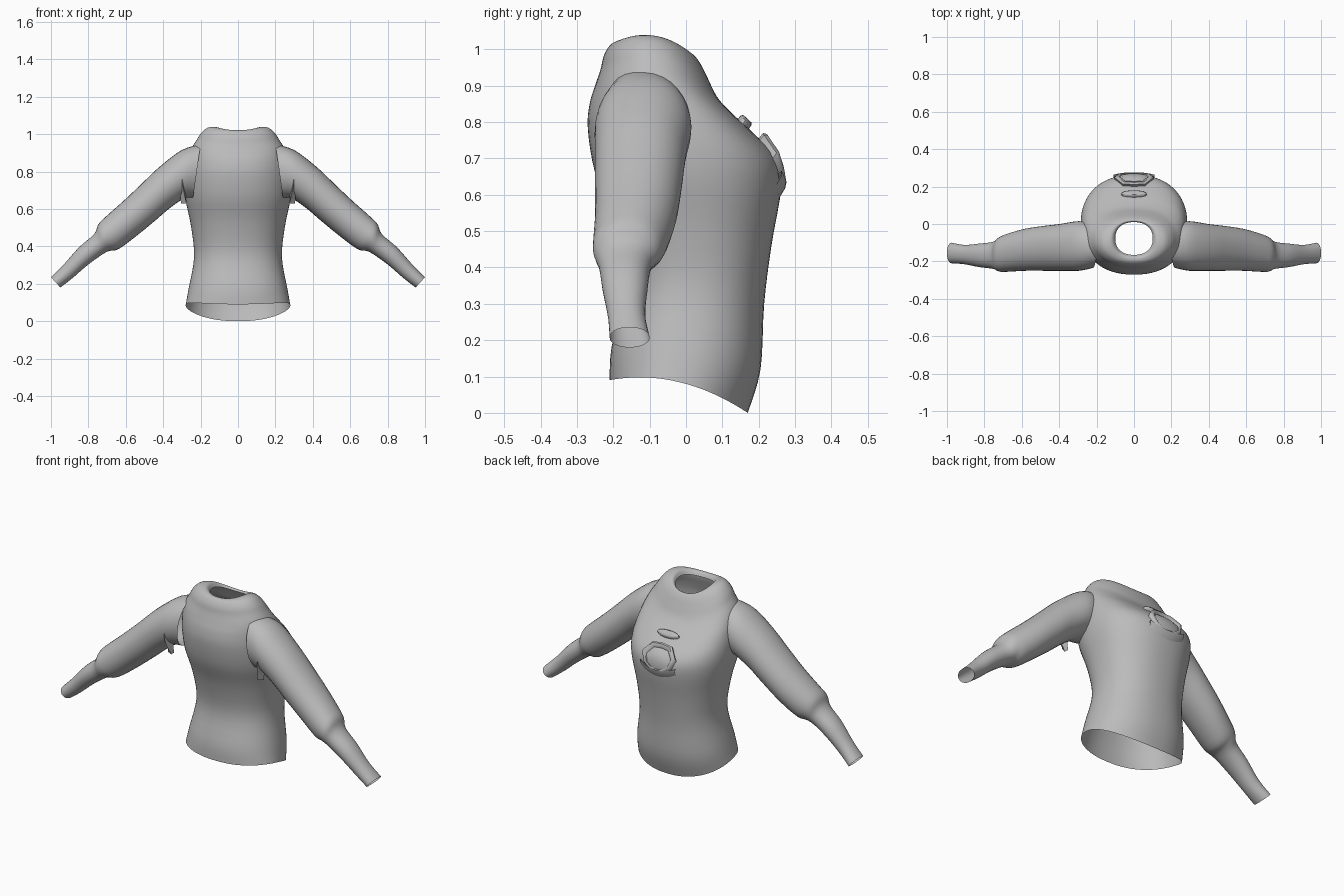
import bpy, bmesh, math
from mathutils import Vector
from mathutils.bvhtree import BVHTree

cube = bpy.data.objects.get("Cube")
if cube:
    bpy.data.objects.remove(cube, do_unlink=True)

cloth = bpy.data.materials.new("grey cloth")
cloth.use_nodes = True
GREY = (0.5, 0.5, 0.5, 1)
cloth.diffuse_color = GREY
cloth.node_tree.nodes["Principled BSDF"].inputs["Base Color"].default_value = GREY


def refine(rows, steps=4):
    """Catmull-Rom interpolation of rows of numbers."""
    out = []
    last = len(rows) - 1
    for i in range(last):
        a, b, c, d = (rows[max(0, min(last, i + k))] for k in (-1, 0, 1, 2))
        for k in range(steps):
            t = k / steps
            out.append([0.5 * (2 * q + (r - p) * t + (2 * p - 5 * q + 4 * r - s) * t * t
                               + (3 * q - p - 3 * r + s) * t ** 3)
                        for p, q, r, s in zip(a, b, c, d)])
    return out + [list(rows[-1])]


def make(name, rings, closed=True, fill=False):
    """Skin a list of point rings into a smooth shaded surface."""
    bm = bmesh.new()
    vs = [[bm.verts.new(p) for p in ring] for ring in rings]
    for a, b in zip(vs, vs[1:]):
        n = len(a)
        for i in range(n if closed else n - 1):
            j = (i + 1) % n
            bm.faces.new((a[i], a[j], b[j], b[i]))
    if fill:
        bm.faces.new(vs[-1])
    bmesh.ops.recalc_face_normals(bm, faces=bm.faces)
    me = bpy.data.meshes.new(name)
    bm.to_mesh(me)
    bm.free()
    me.materials.append(cloth)
    ob = bpy.data.objects.new(name, me)
    bpy.context.collection.objects.link(ob)
    bpy.ops.object.select_all(action="DESELECT")
    ob.select_set(True)
    bpy.context.view_layer.objects.active = ob
    bpy.ops.object.shade_smooth_by_angle(angle=math.radians(50))
    return ob


def angles(n):
    return [2 * math.pi * i / n for i in range(n)]


def soft(v, n):
    return math.copysign(abs(v) ** (2 / n), v)


# Torso and collar: half width, y low, y high, z at low y, z at sides, z at high y
TORSO = [
    (.28, -.21, .17, .09, .085, 0), (.265, -.205, .205, .18, .17, .12),
    (.235, -.17, .215, .35, .34, .3), (.25, -.2, .235, .52, .5, .46),
    (.28, -.25, .262, .66, .65, .62), (.285, -.27, .25, .78, .75, .7),
    (.275, -.265, .19, .85, .84, .765), (.255, -.25, .12, .9, .91, .83),
    (.225, -.235, .085, .945, .96, .87), (.2, -.225, .06, .985, 1, .92),
    (.165, -.205, .04, 1.015, 1.03, .96), (.12, -.18, .02, 1.02, 1.035, .985),
    (.1, -.165, .01, 1, 1.01, .975),
]


def torso_ring(row):
    w, y0, y1, z0, zs, z1 = row
    ring = []
    for a in angles(64):
        s = soft(math.sin(a), 2.25)
        z = zs + s * (z1 - z0) / 2 + s * s * ((z1 + z0) / 2 - zs)
        ring.append((w * soft(math.cos(a), 2.25), (y0 + y1) / 2 + s * (y1 - y0) / 2, z))
    return ring


torso = make("torso", [torso_ring(r) for r in refine(TORSO)])

# Sleeves: top x, top z, bottom x, bottom z, y low, y high
SLEEVE = [
    (.2, .945, .24, .66, -.235, 0), (.3, .915, .29, .655, -.25, .015),
    (.42, .825, .37, .6, -.25, 0), (.52, .73, .44, .54, -.25, -.01),
    (.61, .645, .55, .45, -.25, -.025), (.7, .565, .64, .385, -.255, -.05),
    (.745, .52, .69, .375, -.255, -.07), (.77, .465, .735, .35, -.24, -.095),
    (.85, .395, .81, .295, -.23, -.105), (.93, .305, .885, .23, -.215, -.112),
    (1, .235, .95, .18, -.21, -.1),
]


def sleeve_ring(row, side):
    tx, tz, bx, bz, y0, y1 = row
    ring = []
    for a in angles(32):
        c, s = math.cos(a), soft(math.sin(a), 2.2)
        ring.append((side * ((tx + bx) / 2 + c * (tx - bx) / 2),
                     (y0 + y1) / 2 + s * (y1 - y0) / 2,
                     (tz + bz) / 2 + c * (tz - bz) / 2))
    return ring


for side, label in ((1, "left"), (-1, "right")):
    make(label + "_sleeve", [sleeve_ring(r, side) for r in refine(SLEEVE)])
    # Loose fold of cloth beside the armpit
    fold = []
    for i in range(9):
        t = i / 8
        bulge = math.sin(math.pi * t)
        x, z = .275 + .02 * t, .63 + .23 * t
        fold.append([(side * x, -.19, z), (side * (x + .012 * bulge), -.215 - .035 * bulge, z),
                     (side * (x + .03), -.2, z)])
    make(label + "_armpit_fold", fold, closed=False)

# Raised chest trim, laid on the torso surface
tree = BVHTree.FromPolygons([v.co for v in torso.data.vertices],
                            [p.vertices for p in torso.data.polygons])


def on_chest(x, z, lift):
    hit, normal, _, _ = tree.ray_cast(Vector((x, 1, z)), Vector((0, -1, 0)))
    return hit + Vector((0, .6, .8)) * lift


def trim(name, outline, centre, levels):
    rings = [[on_chest(x * k, centre + (z - centre) * k, lift) for x, z in outline]
             for k, lift in levels]
    make(name, rings, fill=True)


def mirrored(half):
    return half + [(-x, z) for x, z in reversed(half) if x]


shield = mirrored([(0, .755), (.06, .75), (.105, .7), (.085, .645), (.045, .615), (0, .61)])
trim("chest_patch", shield, .685,
     [(1, -.005), (1, .018), (.9, .024), (.78, .018), (.74, .008), (.4, .014)])
bar = [(.07 * math.cos(a), .795 + .014 * math.sin(a)) for a in angles(20)]
trim("chest_bar", bar, .795, [(1, -.004), (.95, .012), (.7, .018)])

# Drooping band along the lower edge of the patch
band = []
for i in range(17):
    x = -.11 + .22 * i / 16
    z = .6 + 2.6 * x * x
    band.append([on_chest(x, z + .022, .006), on_chest(x, z + .014, .025),
                 on_chest(x, z, .022), on_chest(x, z - .006, -.002)])
make("chest_band", band, closed=False)
